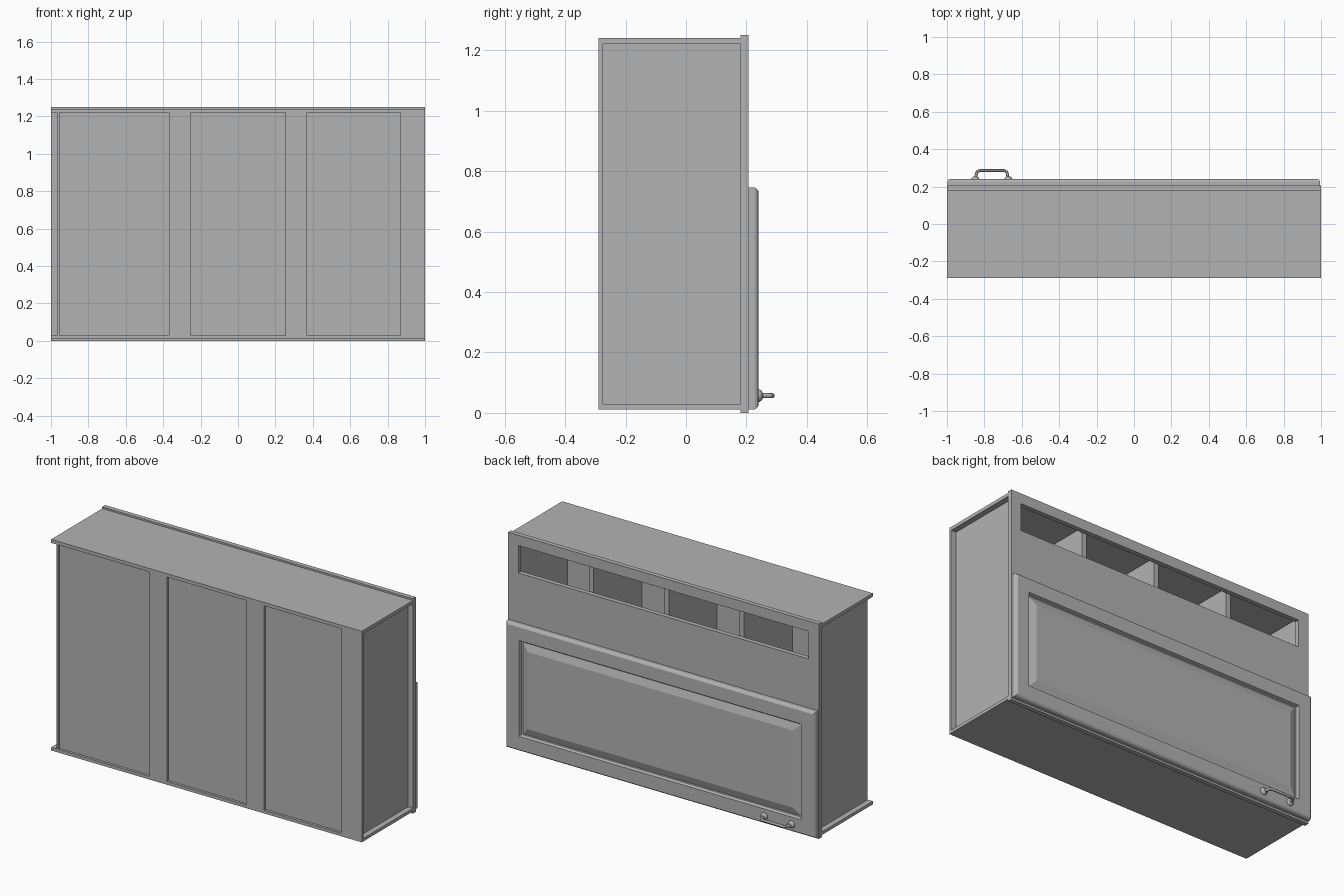
import bpy
import bmesh
from mathutils import Vector

if "Cube" in bpy.data.objects:
    bpy.data.objects.remove(bpy.data.objects["Cube"], do_unlink=True)

grey = bpy.data.materials.new("plain_grey")
grey.use_nodes = True
grey.diffuse_color = (0.45, 0.45, 0.45, 1)
grey.node_tree.nodes["Principled BSDF"].inputs["Base Color"].default_value = grey.diffuse_color


def finish(name, bm):
    bmesh.ops.recalc_face_normals(bm, faces=bm.faces)
    mesh = bpy.data.meshes.new(name)
    bm.to_mesh(mesh)
    bm.free()
    mesh.materials.append(grey)
    obj = bpy.data.objects.new(name, mesh)
    bpy.context.collection.objects.link(obj)
    return obj


def box(name, xs, ys, zs):
    bm = bmesh.new()
    bmesh.ops.create_cube(bm, size=1)
    for v in bm.verts:
        v.co = [r[0] if c < 0 else r[1] for c, r in zip(v.co, (xs, ys, zs))]
    return finish(name, bm)


def smooth(obj):
    bpy.ops.object.select_all(action="DESELECT")
    obj.select_set(True)
    bpy.context.view_layer.objects.active = obj
    bpy.ops.object.shade_smooth_by_angle()


# Main extents
REAR, INNER, FRAME, FACE = -0.29, -0.275, 0.18, 0.207
LOW, HIGH = 0.03, 1.22
SIDE = 0.967

# Carcass boards
box("top_board", (-1, 1), (REAR, FRAME), (HIGH, 1.24))
box("bottom_board", (-1, 1), (REAR, FRAME), (0.012, LOW))
box("right_side_board", (-SIDE, -0.955), (REAR, FRAME), (LOW, HIGH))
box("left_side_board", (0.95, SIDE), (INNER, FRAME), (LOW, HIGH))
box("rear_panel", (-0.955, 0.95), (INNER, INNER + 0.01), (LOW, HIGH))

# Stiles framing the recessed rear panel
for i, xs in enumerate([(-0.37, -0.255), (0.255, 0.37), (0.87, 1)]):
    box(f"rear_stile_{i + 1}", xs, (REAR, INNER), (LOW, HIGH))

# Upright dividers
for i, x in enumerate((-0.485, 0, 0.485)):
    box(f"divider_{i + 1}", (x - 0.015, x + 0.015), (INNER + 0.01, FRAME), (LOW, HIGH))

# Face frame around the long upper slot
box("frame_top_rail", (-0.935, 0.935), (FRAME, FACE), (1.19, 1.25))
box("frame_lower_face", (-0.935, 0.935), (FRAME, FACE), (0, 1.03))
for side, xs in (("right", (-1, -0.935)), ("left", (0.935, 1))):
    box(f"frame_{side}_stile", xs, (FRAME, FACE), (0, 1.25))

# Raised panel door built from nested rectangular rings: (inset, y)
bm = bmesh.new()
rings = []
for inset, y in [(0, FACE), (0, 0.228), (0.004, 0.235), (0.012, 0.24),
                 (0.088, 0.24), (0.094, 0.224), (0.100, 0.222), (0.142, 0.236)]:
    x0, x1 = -0.997 + inset, 0.995 - inset
    z0, z1 = 0.012 + inset, 0.745 - inset
    rings.append([bm.verts.new((x, y, z)) for x, z in
                  ((x0, z0), (x1, z0), (x1, z1), (x0, z1))])
for a, b in zip(rings, rings[1:]):
    for i in range(4):
        j = (i + 1) % 4
        bm.faces.new((a[i], a[j], b[j], b[i]))
bm.faces.new(rings[0])
bm.faces.new(rings[-1])
finish("door", bm)

# Bow handle swept along a path
HX, HZ = -0.76, 0.057
half = [(0.088, 0.238), (0.083, 0.268), (0.078, 0.28), (0.066, 0.285)]
path = [(HX - dx, y) for dx, y in half] + [(HX + dx, y) for dx, y in reversed(half)]
bm = bmesh.new()
loops = []
for i, (x, y) in enumerate(path):
    before, after = path[max(i - 1, 0)], path[min(i + 1, len(path) - 1)]
    along = Vector((after[0] - before[0], after[1] - before[1], 0)).normalized()
    across = along.cross(Vector((0, 0, 1)))
    ring = bmesh.ops.create_circle(bm, segments=12, radius=0.008)["verts"]
    for v in ring:
        v.co = Vector((x, y, HZ)) + across * v.co.x + Vector((0, 0, v.co.y))
    loops.append(ring)
for a, b in zip(loops, loops[1:]):
    for i in range(len(a)):
        j = (i + 1) % len(a)
        bm.faces.new((a[i], a[j], b[j], b[i]))
bm.faces.new(loops[0])
bm.faces.new(loops[-1])
smooth(finish("handle_bar", bm))

# Rounded handle bases
for side, s in (("right", -1), ("left", 1)):
    bm = bmesh.new()
    bmesh.ops.create_uvsphere(bm, u_segments=16, v_segments=10, radius=0.021)
    for v in bm.verts:
        v.co = v.co * 1.0 + Vector((HX + s * 0.088, 0, HZ))
        v.co.y = 0.24 + v.co.y * 0.75
    smooth(finish(f"handle_base_{side}", bm))
